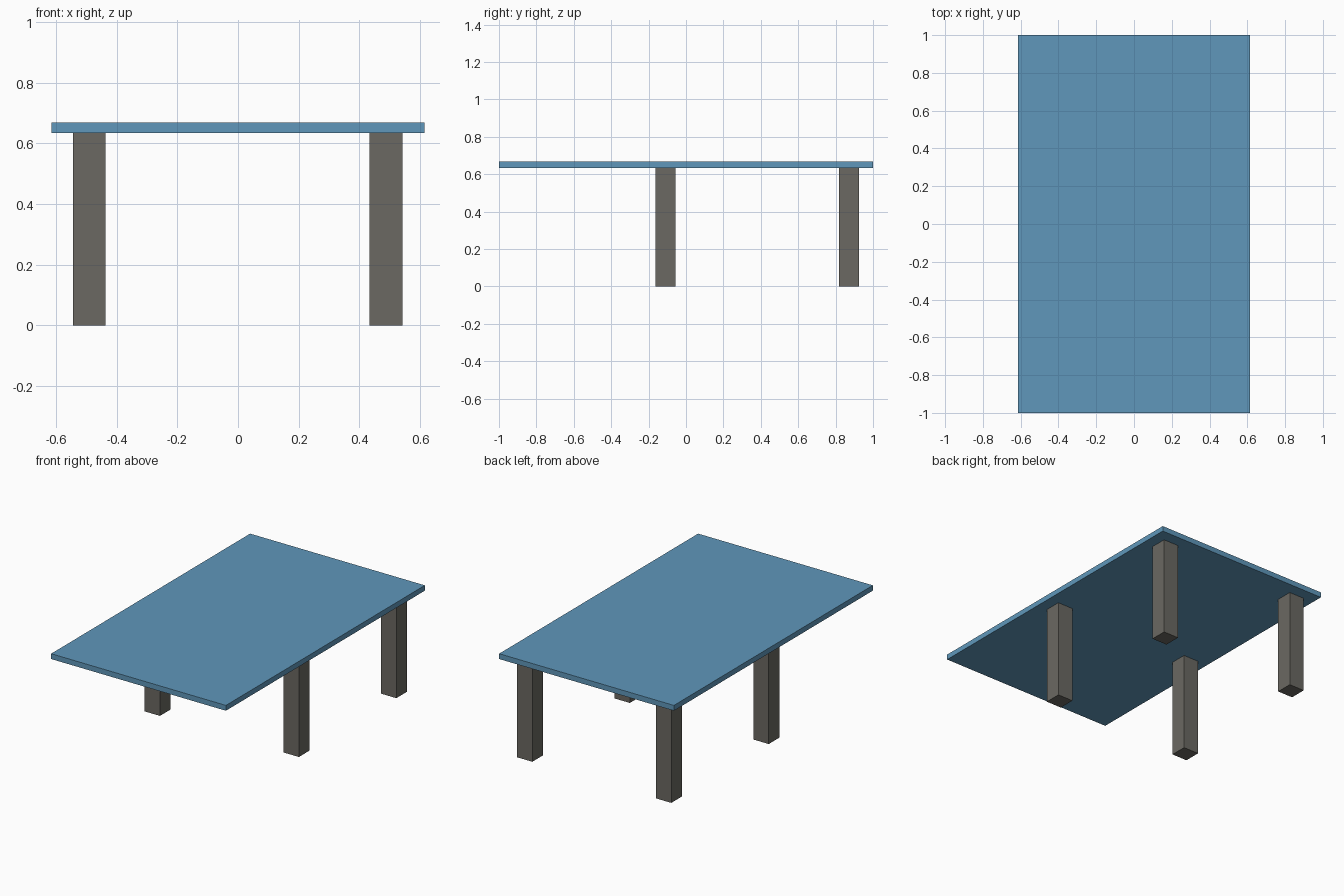
import bpy

if "Cube" in bpy.data.objects:
    bpy.data.objects.remove(bpy.data.objects["Cube"])


def material(name, rgb):
    m = bpy.data.materials.new(name)
    m.diffuse_color = (*rgb, 1.0)
    m.use_nodes = True
    m.node_tree.nodes["Principled BSDF"].inputs["Base Color"].default_value = m.diffuse_color
    return m


def box(name, x, y, z, mat):
    """Box spanning the given (low, high) range on each axis."""
    spans = (x, y, z)
    bpy.ops.mesh.primitive_cube_add(size=1, location=[(a + b) / 2 for a, b in spans])
    ob = bpy.context.object
    ob.name = name
    ob.scale = [b - a for a, b in spans]
    bpy.ops.object.transform_apply(location=False, rotation=False, scale=True)
    ob.data.materials.append(mat)
    return ob


blue = material("blue top", (0.115, 0.31, 0.495))
grey = material("warm grey legs", (0.145, 0.14, 0.122))

TOP_Z, UNDERSIDE_Z = 0.668, 0.634

# Table top
box("table_top", (-0.615, 0.615), (-1, 1), (UNDERSIDE_Z, TOP_Z), blue)

# Four square legs: one pair near the middle, one pair at the back
for side, x in (("left", (-0.544, -0.436)), ("right", (0.434, 0.542))):
    for row, y in (("middle", (-0.162, -0.055)), ("back", (0.818, 0.925))):
        box(f"{row}_{side}_leg", x, y, (0, UNDERSIDE_Z), grey)
